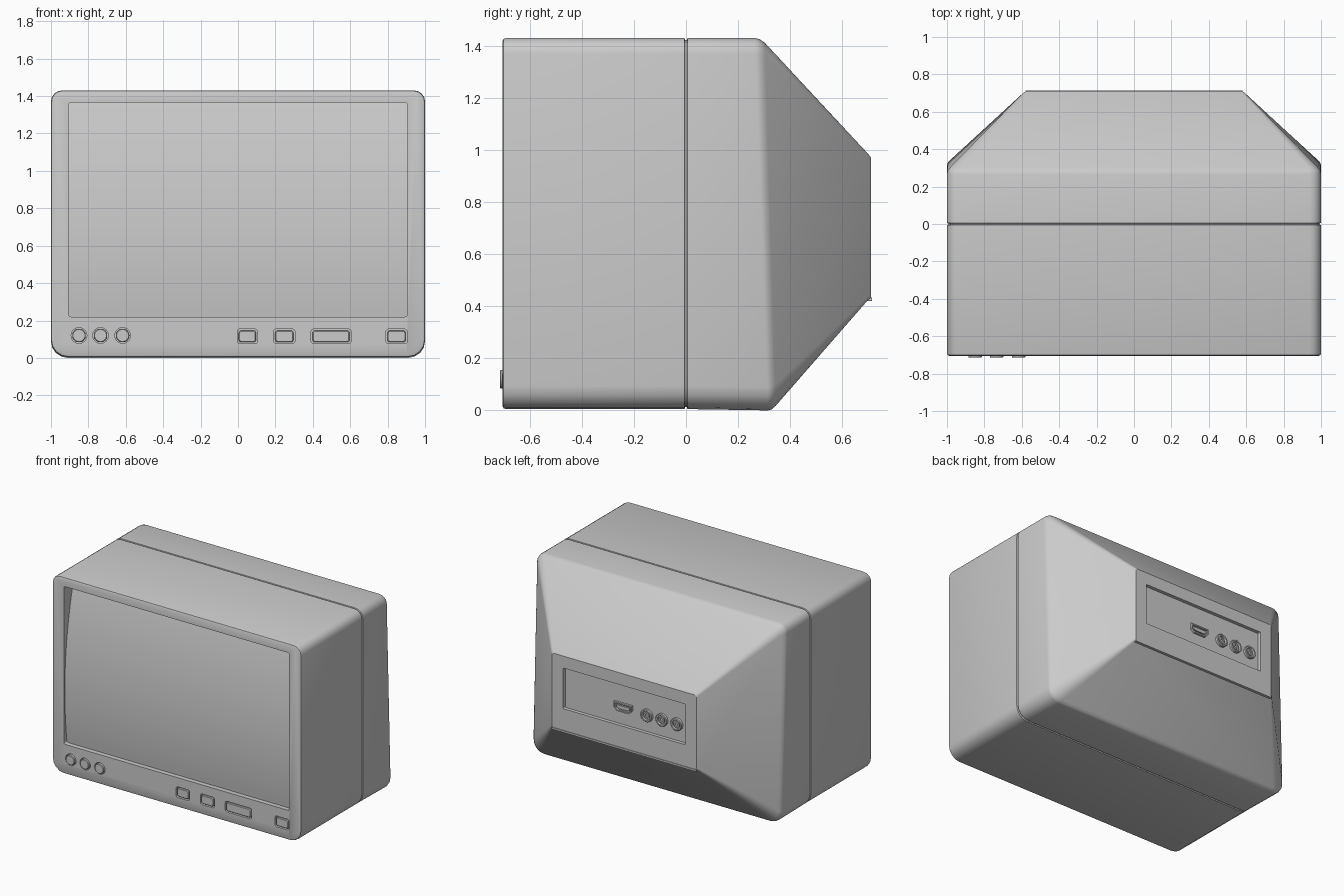
import bpy, bmesh
from math import sin, cos, pi

if "Cube" in bpy.data.objects:
    bpy.data.objects.remove(bpy.data.objects["Cube"])


def finish(name, bm):
    bmesh.ops.recalc_face_normals(bm, faces=bm.faces[:])
    me = bpy.data.meshes.new(name)
    bm.to_mesh(me)
    bm.free()
    ob = bpy.data.objects.new(name, me)
    bpy.context.collection.objects.link(ob)
    return ob


def loft(name, rings):
    """Skin a list of equally long point rings and cap both ends."""
    bm = bmesh.new()
    vs = [[bm.verts.new(p) for p in r] for r in rings]
    n = len(vs[0])
    for a, b in zip(vs, vs[1:]):
        for i in range(n):
            j = (i + 1) % n
            bm.faces.new((a[i], a[j], b[j], b[i]))
    bm.faces.new(vs[0])
    bm.faces.new(vs[-1])
    return finish(name, bm)


def rrect(x0, x1, z0, z1, rt, rb, y_low, y_high=None, seg=4):
    """Rounded rectangle in xz; y goes from y_low at the bottom to y_high at the top."""
    y_high = y_low if y_high is None else y_high
    pts = []
    for k, (cx, cz, r) in enumerate([(x1 - rt, z1 - rt, rt), (x0 + rt, z1 - rt, rt),
                                     (x0 + rb, z0 + rb, rb), (x1 - rb, z0 + rb, rb)]):
        for i in range(seg + 1):
            a = (k + i / seg) * pi / 2
            x, z = cx + r * cos(a), cz + r * sin(a)
            pts.append((x, y_low + (y_high - y_low) * (z - z0) / (z1 - z0), z))
    return pts


def circle(cx, cz, r, y, n=24):
    return [(cx + r * cos(2 * pi * i / n), y, cz + r * sin(2 * pi * i / n)) for i in range(n)]


def cut(target, cutter):
    m = target.modifiers.new("cut", 'BOOLEAN')
    m.operation = 'DIFFERENCE'
    m.solver = 'EXACT'
    m.object = cutter
    cutter.hide_render = True
    bpy.context.view_layer.objects.active = target
    bpy.ops.object.modifier_apply(modifier=m.name)
    bpy.data.objects.remove(cutter)


# Cabinet: bevelled front, seam groove at y = 0, tapered back
def body_ring(inset, y, y_high=None, z0=0.005):
    return rrect(-1 + inset, 1 - inset, z0 + inset, 1.43 - inset,
                 0.06 - inset / 2, 0.09 - inset / 2, y, y_high)


cabinet = loft("cabinet", [
    body_ring(0.012, -0.705), body_ring(0.003, -0.701), body_ring(0, -0.692),
    body_ring(0, -0.006), body_ring(0.008, -0.003), body_ring(0.008, 0.003), body_ring(0, 0.006),
    body_ring(0, 0.315, 0.265, 0), body_ring(0.004, 0.33, 0.283, 0), body_ring(0.018, 0.345, 0.303, 0),
    rrect(-0.593, 0.593, 0.425, 0.985, 0.015, 0.012, 0.70),
    rrect(-0.58, 0.58, 0.432, 0.972, 0.013, 0.01, 0.71)])

# Screen opening and rear socket recess
cut(cabinet, loft("screen_cutter", [rrect(-0.905, 0.905, 0.22, 1.365, 0.012, 0.012, y) for y in (-0.8, -0.55)]))
cut(cabinet, loft("socket_cutter", [rrect(-0.49, 0.49, 0.59, 0.885, 0.006, 0.006, y) for y in (0.8, 0.685)]))

# Control buttons seated in narrow gaps
parts = [cabinet]
BUTTONS = [(0.0, 0.10), (0.195, 0.30), (0.395, 0.60), (0.795, 0.90)]
for i, (a, b) in enumerate(BUTTONS):
    cut(cabinet, loft("button_cutter", [rrect(a - 0.004, b + 0.004, 0.076, 0.154, 0.014, 0.014, y)
                                        for y in (-0.75, -0.68)]))
    parts.append(loft(f"button_{i + 1}", [
        rrect(a + d, b - d, 0.08 + d, 0.15 - d, 0.012, 0.012, y)
        for d, y in ((0.004, -0.679), (0.004, -0.702), (0.008, -0.706))]))

# Round knobs
for i, x in enumerate((-0.85, -0.735, -0.617)):
    cut(cabinet, loft("knob_cutter", [circle(x, 0.12, 0.042, y) for y in (-0.75, -0.68)]))
    parts.append(loft(f"knob_{i + 1}", [circle(x, 0.12, r, y) for r, y in
                                        ((0.036, -0.679), (0.036, -0.711), (0.032, -0.715))]))

# Picture tube glass, bulging in the vertical direction
bm = bmesh.new()
N = 24
rows = []
for i in range(N + 1):
    z = 0.22 + 1.145 * i / N
    y = -0.695 + 0.17 * (z - 0.6) ** 2
    rows.append([bm.verts.new((x, y, z)) for x in (-0.905, 0.905)])
for a, b in zip(rows, rows[1:]):
    bm.faces.new((a[0], a[1], b[1], b[0]))
screen = finish("screen", bm)
parts.append(screen)

# Round audio and video sockets
for i, x in enumerate((-0.17, -0.29, -0.41)):
    parts.append(loft(f"round_socket_{i + 1}", [circle(x, 0.71, r, y) for r, y in (
        (0.045, 0.684), (0.045, 0.70), (0.041, 0.704), (0.032, 0.704), (0.030, 0.69),
        (0.022, 0.69), (0.022, 0.698), (0.012, 0.698), (0.012, 0.688))]))


# Flat digital socket with tapered lower corners
def flat_ring(d, y):
    h = [(0.072 - d, 0.032 - d), (0.072 - d, -0.008), (0.046 - d, -0.032 + d)]
    return [(0.02 + x, y, 0.715 + z) for x, z in h] + [(0.02 - x, y, 0.715 + z) for x, z in h[::-1]]


parts.append(loft("flat_socket", [flat_ring(d, y) for d, y in (
    (0, 0.684), (0, 0.70), (0.009, 0.70), (0.009, 0.687), (0.02, 0.687), (0.02, 0.697))]))

# Thin lip below the rear panel
parts.append(loft("rear_lip", [rrect(-0.58, 0.58, 0.42, 0.433, 0.003, 0.003, y) for y in (0.69, 0.715)]))

# Smooth shading with sharp edges kept
bpy.ops.object.select_all(action='DESELECT')
for ob in parts:
    ob.select_set(True)
bpy.context.view_layer.objects.active = cabinet
bpy.ops.object.shade_smooth_by_angle(angle=pi / 6)
